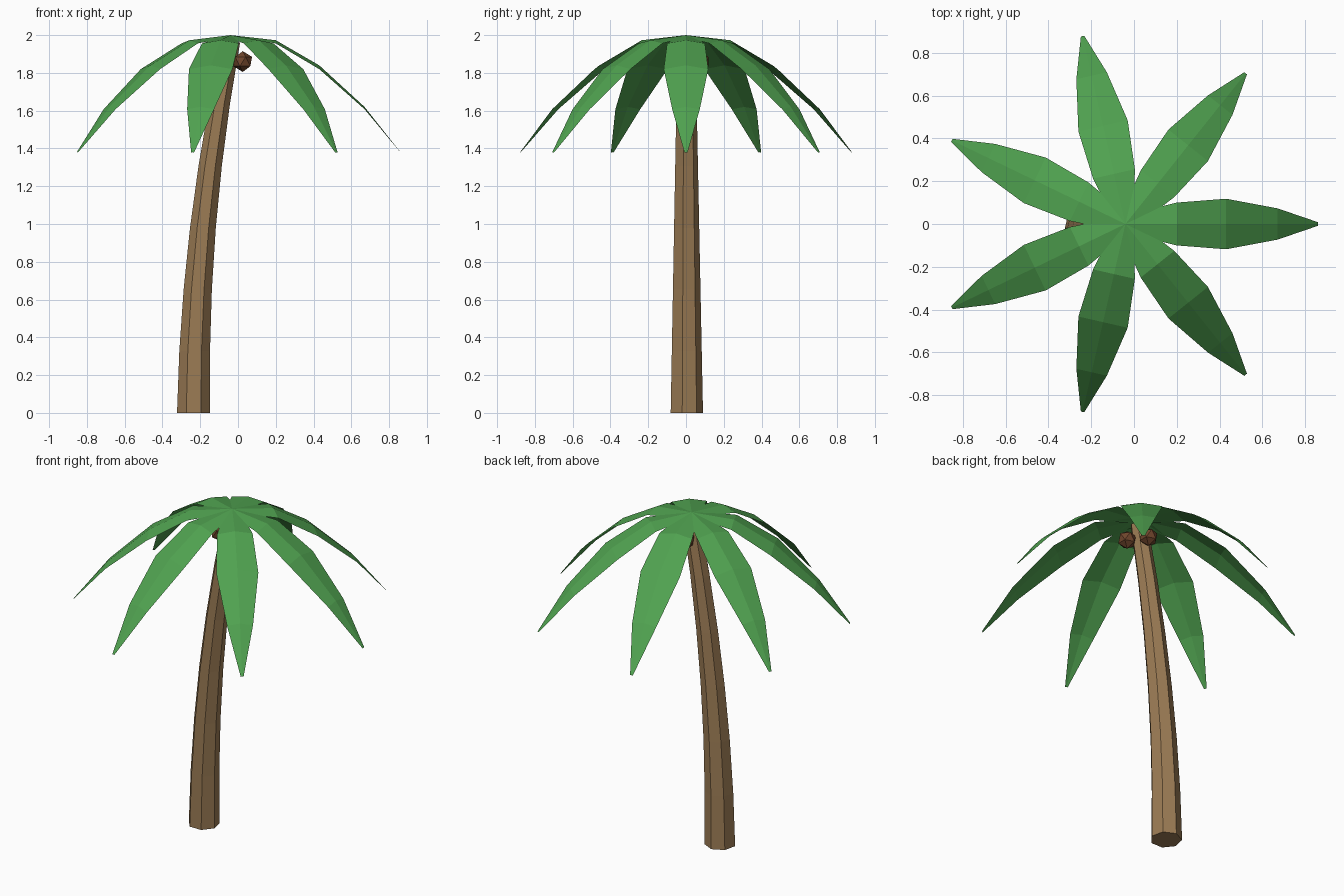
import bpy, bmesh, math
from mathutils import Matrix, Vector

if "Cube" in bpy.data.objects:
    bpy.data.objects.remove(bpy.data.objects["Cube"])


def material(name, color):
    m = bpy.data.materials.new(name)
    m.diffuse_color = (*color, 1)
    m.use_nodes = True
    m.node_tree.nodes["Principled BSDF"].inputs["Base Color"].default_value = m.diffuse_color
    return m


def add_object(name, bm, mat):
    me = bpy.data.meshes.new(name)
    bm.to_mesh(me)
    bm.free()
    me.materials.append(mat)
    ob = bpy.data.objects.new(name, me)
    bpy.context.collection.objects.link(ob)
    return ob


bark = material("bark", (0.33, 0.20, 0.09))
green = material("leaf_green", (0.08, 0.36, 0.08))
shell = material("coconut_brown", (0.16, 0.06, 0.025))
CROWN_X = -0.04

# Trunk: seven-sided, tapering and bending towards +x
bm = bmesh.new()
SIDES, STEPS, TOP = 7, 6, 1.96
rings = []
for i in range(STEPS + 1):
    t = i / STEPS
    cx, r = -0.235 + 0.197 * t * t, 0.09 - 0.04 * t
    angles = [math.pi / 2 + math.tau * k / SIDES for k in range(SIDES)]
    rings.append([bm.verts.new((cx + r * math.cos(a), r * math.sin(a), TOP * t)) for a in angles])
for lo, hi in zip(rings, rings[1:]):
    for k in range(SIDES):
        n = (k + 1) % SIDES
        bm.faces.new((lo[k], lo[n], hi[n], hi[k]))
bm.faces.new(rings[0][::-1])
bm.faces.new(rings[-1])
add_object("trunk", bm, bark)

# Fronds: drooping strips with a raised midrib (distance, height, half width)
PROFILE = [(0, 2.0, 0.04), (0.24, 1.973, 0.10), (0.47, 1.84, 0.118),
           (0.71, 1.62, 0.073), (0.90, 1.38, 0.008)]
for f in range(7):
    bm = bmesh.new()
    rows = [[bm.verts.new((d, s * w, z - abs(s) * 0.17 * w)) for s in (-1, 0, 1)]
            for d, z, w in PROFILE]
    for a, b in zip(rows, rows[1:]):
        for k in (0, 1):
            bm.faces.new((a[k], b[k], b[k + 1], a[k + 1]))
    bm.transform(Matrix.Translation((CROWN_X, 0, 0)) @ Matrix.Rotation(math.tau * f / 7, 4, 'Z'))
    add_object(f"frond_{f + 1}", bm, green)

# Coconuts: three faceted balls under the crown
for c in range(3):
    a = math.radians(-25 + 120 * c)
    bm = bmesh.new()
    bmesh.ops.create_icosphere(bm, subdivisions=1, radius=0.055)
    bm.transform(Matrix.Translation(Vector((CROWN_X + 0.072 * math.cos(a), 0.072 * math.sin(a), 1.86))))
    add_object(f"coconut_{c + 1}", bm, shell)
